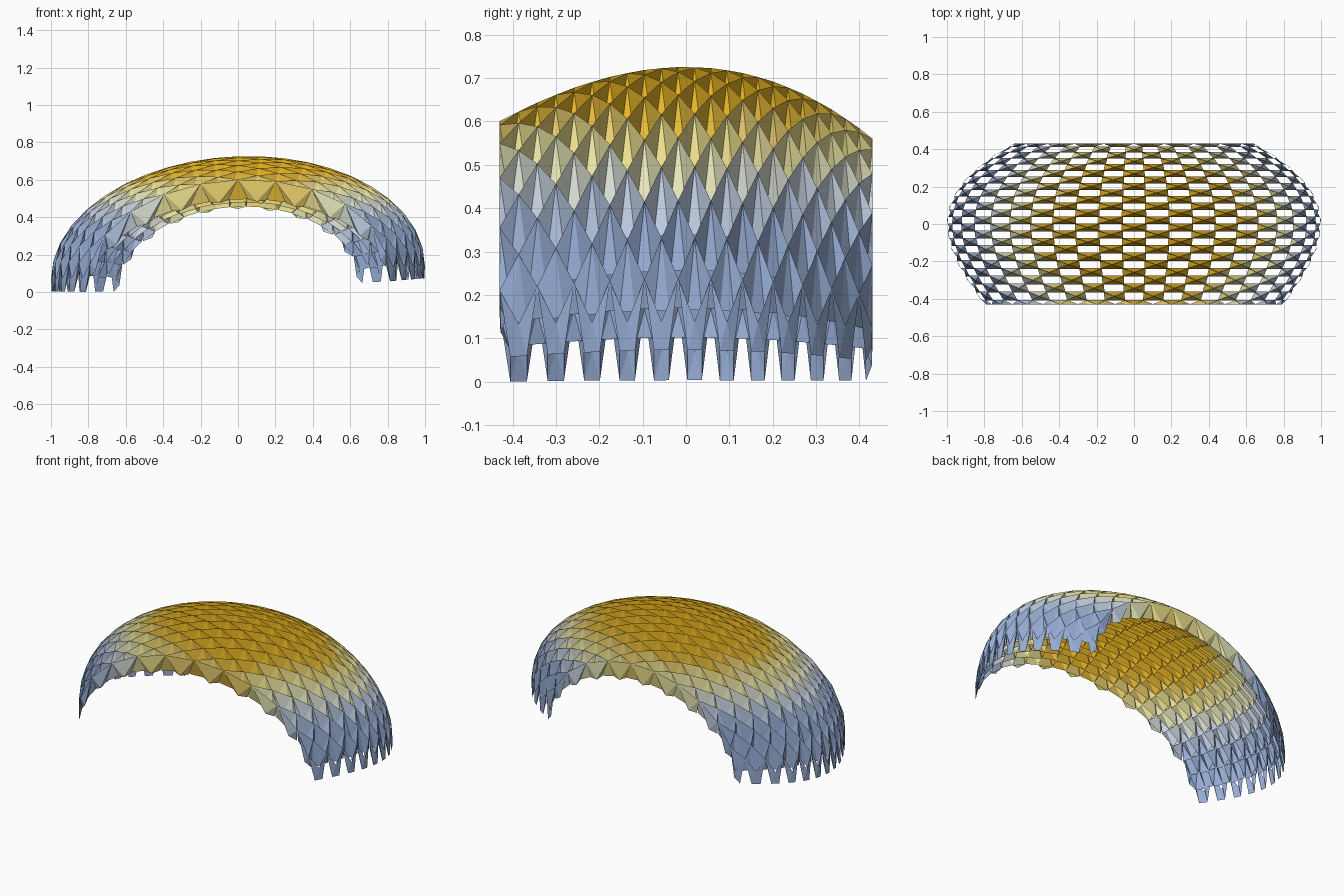
import bpy, math
from mathutils import Vector

if "Cube" in bpy.data.objects:
    bpy.data.objects.remove(bpy.data.objects["Cube"])

NI, NJ = 22, 23       # half-diamond steps along the arch and across it
DROP = 0.118          # how far each funnel hangs straight down


def shell(i, j):
    """Point on the barrel shaped outer vault."""
    s, r = i / NI, j / NJ
    a = math.pi * s + 0.06 * math.sin(2 * math.pi * s)
    y = -0.43 + 0.86 * (r + 0.18 * r * (1 - r))
    t = y / 0.43
    w = 1 - 0.28 * t**2 - 0.08 * t**3
    h = 0.622 - 0.145 * t**2 - 0.02 * t**3
    x = -w * math.cos(a)
    return Vector((x, y, 0.105 + 0.035 * x + h * math.sin(a)))


def inner(i, j):
    """Funnel mouth point, hanging vertically below the vault."""
    return shell(i, j) - Vector((0, 0, DROP))


# Height colours: blue feet, pale middle, gold crown
STOPS = [(0.0, (0.27, 0.37, 0.61)), (0.34, (0.31, 0.42, 0.66)), (0.45, (0.62, 0.70, 0.80)),
         (0.52, (0.86, 0.83, 0.42)), (0.57, (0.84, 0.74, 0.25)), (0.63, (0.80, 0.47, 0.02)),
         (0.8, (0.78, 0.42, 0.003))]
BANDS = 16


def colour(z):
    for (z0, c0), (z1, c1) in zip(STOPS, STOPS[1:]):
        if z <= z1:
            return Vector(c0).lerp(Vector(c1), (z - z0) / (z1 - z0))
    return Vector(STOPS[-1][1])


def band(z):
    return max(0, min(BANDS - 1, int((z - 0.25) / 0.48 * BANDS)))


verts, faces, mats = [], [], []


def tri(a, b, c, m):
    k = len(verts)
    verts.extend((a, b, c))
    faces.append((k, k + 1, k + 2))
    mats.append(m)


# Diamond funnels: each outer ring twists into a smaller ring hanging below it;
# the two open ends get half diamonds, the feet keep a toothed edge
for i in range(1, NI):
    for j in range(NJ + 1):
        if (i + j) % 2:
            continue
        ring = [(i + di, j + dj) for di, dj in ((1, 0), (0, 1), (-1, 0), (0, -1))
                if 0 <= j + dj <= NJ]
        n = len(ring)
        ci, cj = sum(p[0] for p in ring) / n, sum(p[1] for p in ring) / n
        outer = [shell(*p) for p in ring]
        mouth = []
        for k in range(n):
            p, q = ring[k], ring[(k + 1) % n]
            mouth.append(inner(ci + 0.95 * ((p[0] + q[0]) / 2 - ci),
                               cj + 0.88 * ((p[1] + q[1]) / 2 - cj)))
        m = band(sum(p.z for p in outer) / n)
        for k in range(n):
            tri(outer[k], outer[(k + 1) % n], mouth[k], m)
            tri(outer[k], mouth[k], mouth[k - 1], m)

low = min(v.z for v in verts)
verts = [v - Vector((0, 0, low)) for v in verts]

mesh = bpy.data.meshes.new("diamond_vault")
mesh.from_pydata(verts, [], faces)
for b in range(BANDS):
    mat = bpy.data.materials.new("height_band_%02d" % b)
    mat.diffuse_color = (*colour(0.25 + (b + 0.5) / BANDS * 0.48), 1)
    mat.use_nodes = True
    mat.node_tree.nodes["Principled BSDF"].inputs["Base Color"].default_value = mat.diffuse_color
    mesh.materials.append(mat)
mesh.polygons.foreach_set("material_index", mats)
vault = bpy.data.objects.new("diamond_vault", mesh)
bpy.context.collection.objects.link(vault)

# Weld shared corners so the skin is one connected surface
weld = vault.modifiers.new("weld", 'WELD')
weld.merge_threshold = 0.0005
